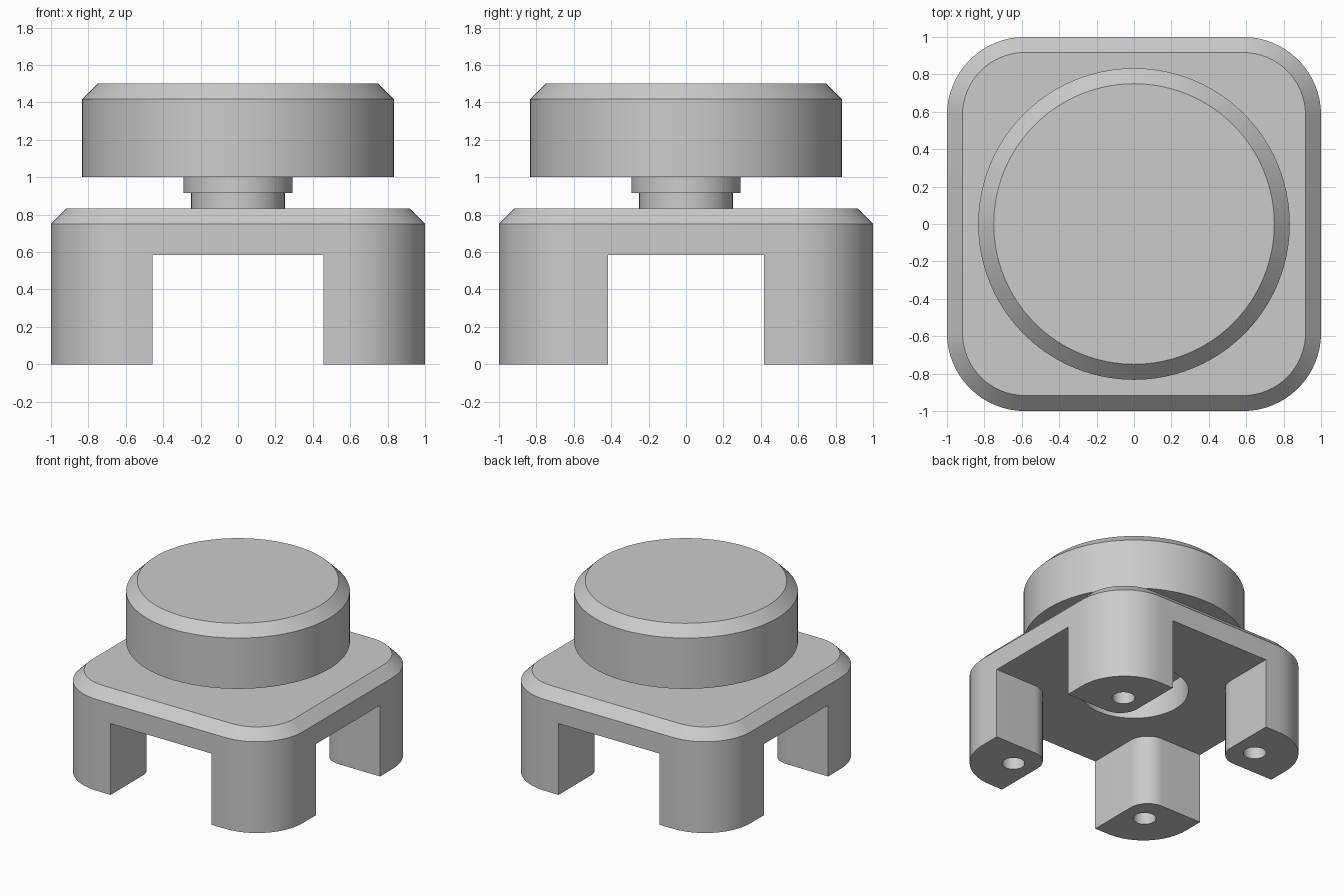
import bpy, bmesh
from math import sin, cos, radians, pi

default = bpy.data.objects.get("Cube")
if default:
    bpy.data.objects.remove(default, do_unlink=True)

grey = bpy.data.materials.new("light grey plastic")
grey.use_nodes = True
grey.diffuse_color = (0.6, 0.6, 0.6, 1)
grey.node_tree.nodes["Principled BSDF"].inputs["Base Color"].default_value = (0.6, 0.6, 0.6, 1)


def arc(cx, cy, r, start, end, steps=16):
    angles = [radians(start + (end - start) * i / steps) for i in range(steps + 1)]
    return [(cx + r * cos(a), cy + r * sin(a)) for a in angles]


def mirror_quadrant(points):
    """Repeat a first-quadrant run of points around both axes."""
    back = points[::-1]
    return (points + [(-x, y) for x, y in back]
            + [(-x, -y) for x, y in points] + [(x, -y) for x, y in back])


def rounded_square(half, r):
    c = half - r
    return mirror_quadrant(arc(c, c, r, 0, 90))


def loft(name, layers):
    """Solid from matching outlines, given as (outline, z) from bottom to top."""
    bm = bmesh.new()
    rings = [[bm.verts.new((x, y, z)) for x, y in pts] for pts, z in layers]
    n = len(rings[0])
    bm.faces.new(rings[0][::-1])
    bm.faces.new(rings[-1])
    for low, high in zip(rings, rings[1:]):
        for i in range(n):
            j = (i + 1) % n
            bm.faces.new((low[i], low[j], high[j], high[i]))
    bmesh.ops.recalc_face_normals(bm, faces=bm.faces)
    mesh = bpy.data.meshes.new(name)
    bm.to_mesh(mesh)
    bm.free()
    mesh.materials.append(grey)
    obj = bpy.data.objects.new(name, mesh)
    bpy.context.collection.objects.link(obj)
    return obj


def activate(obj):
    bpy.ops.object.select_all(action="DESELECT")
    obj.select_set(True)
    bpy.context.view_layer.objects.active = obj


def cut(target, cutter):
    cutter.hide_render = True
    mod = target.modifiers.new("cut", "BOOLEAN")
    mod.operation, mod.solver, mod.object = "DIFFERENCE", "EXACT", cutter
    activate(target)
    bpy.ops.object.modifier_apply(modifier=mod.name)
    bpy.data.objects.remove(cutter, do_unlink=True)


def circle(r, cx=0, cy=0, steps=96):
    return arc(cx, cy, r, 0, 360, steps)[:-1]


# Base: rounded block with a chamfered top edge
outer = rounded_square(1, 0.417)
base = loft("base", [(outer, 0), (outer, 0.75), (rounded_square(0.917, 0.334), 0.833)])

# Crossed slots leave four legs with rounded inner corners
fx, fy, fr = 0.458, 0.417, 0.167
slot = [(1.3, fy)] + arc(fx + fr, fy + fr, fr, 270, 180) + [(fx, 1.3)]
cross = mirror_quadrant(slot)
cut(base, loft("slot_cutter", [(cross, -0.3), (cross, 0.585)]))

# Centre opening for the stem
cut(base, loft("opening_cutter", [(circle(0.41), 0.4), (circle(0.41), 1)]))

# Blind screw hole in each foot
for sx in (-1, 1):
    for sy in (-1, 1):
        hole = circle(0.086, sx * 0.645, sy * 0.645, 32)
        cut(base, loft("hole_cutter", [(hole, -0.2), (hole, 0.5)]))

# Button: stem, collar and chamfered cap in one turned profile
profile = [(0.25, 0.75), (0.25, 0.917), (0.292, 0.917), (0.292, 1),
           (0.833, 1), (0.833, 1.417), (0.75, 1.5)]
button = loft("button", [(circle(r), z) for r, z in profile])

for part in (base, button):
    activate(part)
    bpy.ops.object.shade_smooth_by_angle(angle=pi / 6)
